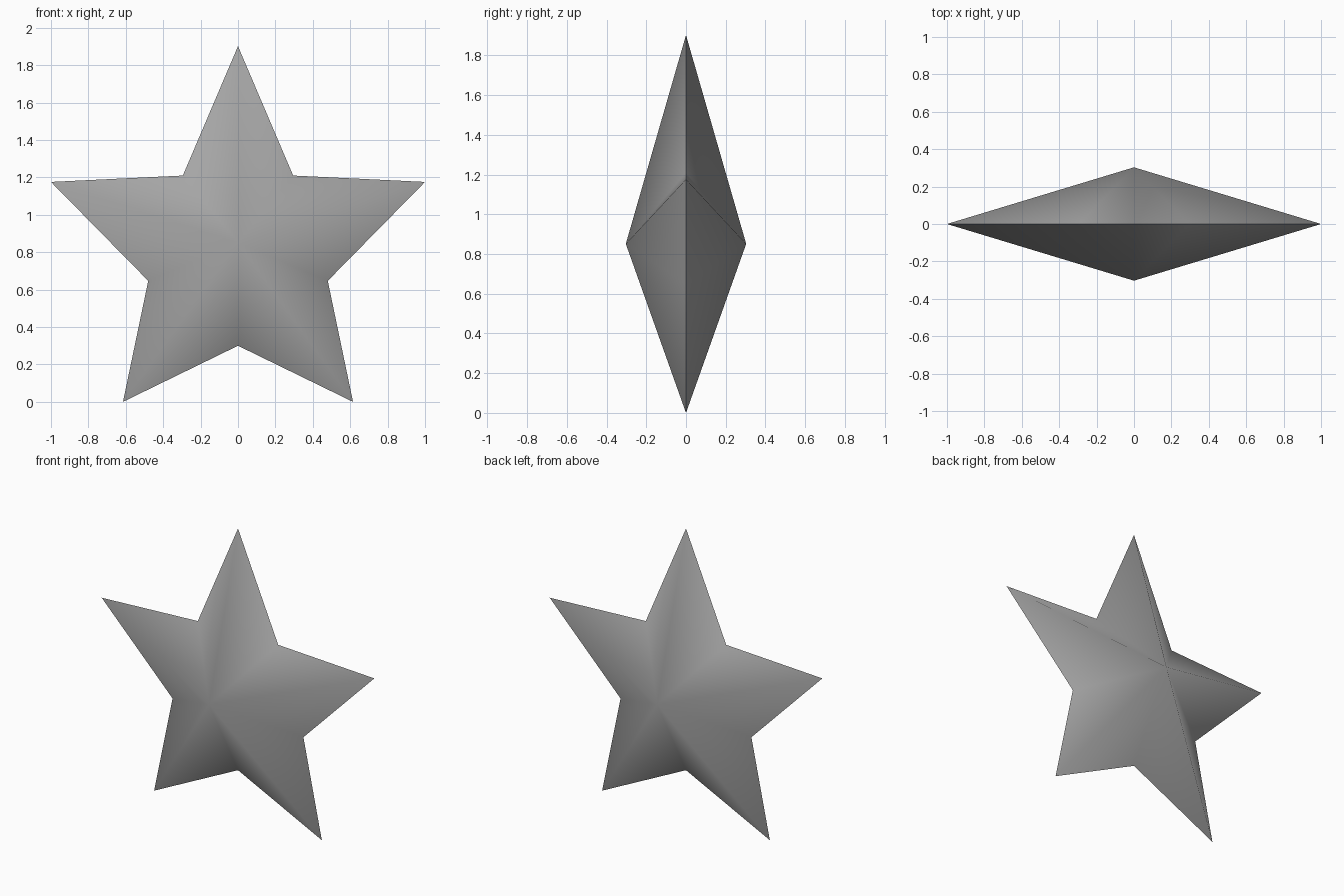
import bpy
import bmesh
import math

# Remove the default object
cube = bpy.data.objects.get("Cube")
if cube:
    bpy.data.objects.remove(cube, do_unlink=True)

# Single matte grey
grey = bpy.data.materials.new("mid_grey")
grey.use_nodes = True
colour = (0.38, 0.38, 0.38, 1.0)
grey.diffuse_color = colour
grey.node_tree.nodes["Principled BSDF"].inputs["Base Color"].default_value = colour

# Right half of the outline, from the top tip down to the lower notch
half = [(0, 1.902), (0.295, 1.21), (1.0, 1.176), (0.48, 0.647), (0.615, 0), (0, 0.30)]
outline = half + [(-x, z) for x, z in reversed(half[1:-1])]
centre_z, depth = 0.851, 0.303

# Two shallow pyramids sharing one flat rim
bm = bmesh.new()
rim = [bm.verts.new((x, 0, z)) for x, z in outline]
for side in (-1, 1):
    apex = bm.verts.new((0, side * depth, centre_z))
    for i, v in enumerate(rim):
        bm.faces.new((v, rim[(i + 1) % len(rim)], apex))
bmesh.ops.recalc_face_normals(bm, faces=bm.faces)
mesh = bpy.data.meshes.new("star")
bm.to_mesh(mesh)
bm.free()
mesh.materials.append(grey)
star = bpy.data.objects.new("star", mesh)
bpy.context.collection.objects.link(star)

# Soft ridges, crisp rim
bpy.ops.object.select_all(action="DESELECT")
star.select_set(True)
bpy.context.view_layer.objects.active = star
bpy.ops.object.shade_smooth_by_angle(angle=math.radians(80))
